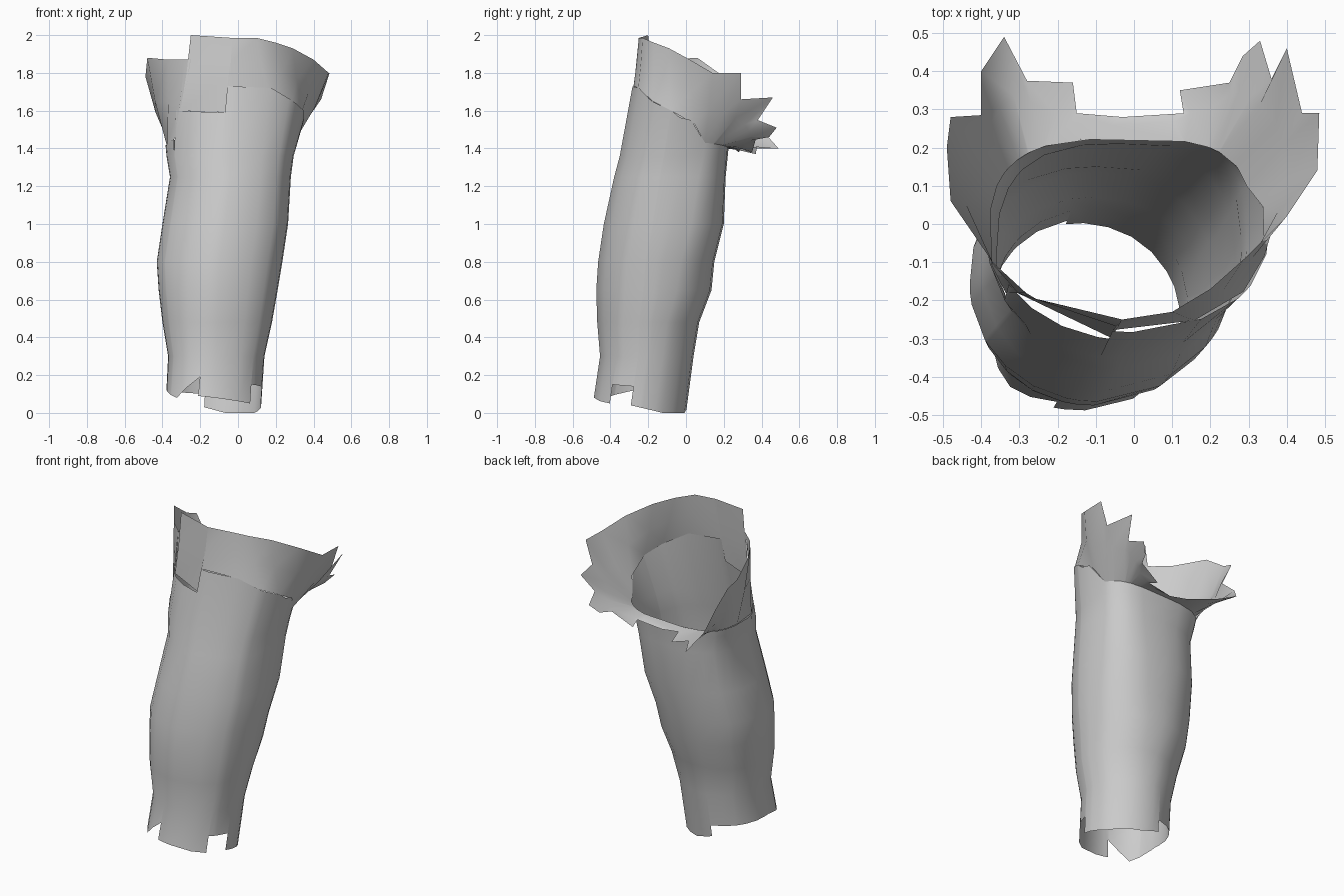
import bpy, bmesh, math
from mathutils import Vector

cube = bpy.data.objects.get("Cube")
if cube:
    bpy.data.objects.remove(cube)

cloth = bpy.data.materials.new("pale_grey_cloth")
cloth.use_nodes = True
grey = (0.6, 0.6, 0.6, 1)
cloth.diffuse_color = grey
cloth.node_tree.nodes["Principled BSDF"].inputs["Base Color"].default_value = grey

# Sleeve sections: height, x min, x max, y min, y max
SECTIONS = [
    (0, -.385, .12, -.5, 0), (.3, -.37, .14, -.455, .04),
    (.48, -.4, .18, -.47, .07), (.65, -.42, .21, -.475, .135),
    (.8, -.43, .235, -.465, .15), (1, -.4, .265, -.435, .2),
    (1.25, -.36, .28, -.38, .21), (1.4, -.385, .3, -.34, .225),
    (1.55, -.37, .35, -.31, .24), (1.75, -.37, .36, -.28, .26)]

# Torn rims: angle in degrees, height; a repeated angle is a step
TOP_RIM = [
    (-98, 1.73), (-60, 1.72), (-35, 1.65), (-10, 1.6), (4, 1.55), (20, 1.43),
    (45, 1.42), (90, 1.4), (135, 1.4), (165, 1.41), (190, 1.42), (208, 1.45),
    (208, 1.6), (262, 1.59)]
BOTTOM_RIM = [
    (-104, .09), (-40, .05), (-40, .15), (-11, .14), (-11, .04), (30, 0),
    (75, 0), (101, .03), (101, .1), (140, .11), (185, .12), (224, .08),
    (256, .19)]

# Outer edge of the flared collar, anticlockwise from the front
COLLAR_EDGE = [
    (-.25, -.2, 2), (-.031, -.25, 1.985), (.1, -.23, 1.985),
    (.2, -.17, 1.96), (.29, -.09, 1.93),
    (.4, .02, 1.87), (.48, .14, 1.8), (.485, .29, 1.8), (.44, .29, 1.66),
    (.4, .46, 1.67), (.36, .38, 1.55), (.33, .48, 1.51), (.285, .44, 1.46),
    (.25, .37, 1.45), (.12, .35, 1.38), (.13, .29, 1.4), (-.03, .28, 1.38),
    (-.15, .29, 1.4), (-.16, .37, 1.37), (-.28, .375, 1.41), (-.34, .49, 1.4),
    (-.4, .4, 1.5), (-.4, .285, 1.6), (-.48, .28, 1.75), (-.49, .2, 1.78),
    (-.48, .06, 1.88), (-.37, -.1, 1.87), (-.283, -.18, 1.87),
    (-.25, -.2, 1.87)]


def mix(a, b, t):
    return a + (b - a) * t


def rim_height(rim, angle):
    """Height of a rim at an angle, wrapping round the full turn."""
    start = rim[0][0]
    angle = (angle - start) % 360 + start
    loop = rim + [(start + 360, rim[0][1])]
    for (a, za), (b, zb) in zip(loop, loop[1:]):
        if a <= angle <= b and b > a:
            return mix(za, zb, (angle - a) / (b - a))


def surface(angle, z, scale=1.0):
    """Point on the sleeve at an angle and height."""
    for low, high in zip(SECTIONS, SECTIONS[1:]):
        if z <= high[0]:
            break
    t = (z - low[0]) / (high[0] - low[0])
    x0, x1, y0, y1 = [mix(p, q, t) for p, q in zip(low[1:], high[1:])]
    c, s = math.cos(math.radians(angle)), math.sin(math.radians(angle))
    # The back squares off towards the top, the front left towards the hem
    power = 1
    if s > 0:
        square = .56 if c > 0 else .68
        power = mix(1, square, min(max((z - .3) / 1.1, 0), 1))
    elif c < 0:
        power = mix(.75, 1, min(z / .75, 1))
    c = math.copysign(abs(c) ** power, c) * scale
    s = math.copysign(abs(s) ** power, s) * scale
    return Vector((mix(x0, x1, (1 + c) / 2), mix(y0, y1, (1 + s) / 2), z))


def build(name, strips):
    """Make a shell from pairs of neighbouring point columns."""
    bm = bmesh.new()
    for left, right in strips:
        for i in range(len(left) - 1):
            corners = (left[i], right[i], right[i + 1], left[i + 1])
            bm.faces.new([bm.verts.new(p) for p in corners])
    bmesh.ops.remove_doubles(bm, verts=bm.verts, dist=0.001)
    mesh = bpy.data.meshes.new(name)
    bm.to_mesh(mesh)
    bm.free()
    mesh.materials.append(cloth)
    obj = bpy.data.objects.new(name, mesh)
    bpy.context.collection.objects.link(obj)
    bpy.ops.object.select_all(action='DESELECT')
    obj.select_set(True)
    bpy.context.view_layer.objects.active = obj
    bpy.ops.object.shade_smooth_by_angle(angle=math.radians(60))


# Sleeve tube: shared rings between the two torn rims
def sleeve_column(angle, side):
    heights = [rim_height(BOTTOM_RIM, angle + side)]
    heights += [s[0] for s in SECTIONS[1:7]]
    heights += [1.36, rim_height(TOP_RIM, angle + side)]
    return [surface(angle, z) for z in heights]


angles = {a % 360 for a, z in TOP_RIM + BOTTOM_RIM} | set(range(0, 360, 30))
angles = sorted(angles)
angles.append(angles[0] + 360)
build("sleeve_tube", [(sleeve_column(a, .01), sleeve_column(b, -.01))
                      for a, b in zip(angles, angles[1:])])


# Flared collar: rises from just inside the sleeve rim to the torn edge
def collar_column(index, side):
    angle = bearings[index]
    base = surface(angle, rim_height(TOP_RIM, angle + side), .99)
    tip = Vector(COLLAR_EDGE[index])
    even = tip
    # Behind, the middle ring evens out the edge, so tears stay at the tips
    if tip.y > .25:
        before, after = COLLAR_EDGE[index - 1], COLLAR_EDGE[index + 1]
        even = (Vector(before) + tip * 2 + Vector(after)) / 4
    middle = mix(base, even, .6)
    middle.z = mix(base.z, even.z, .5)
    return [base, middle, tip]


bearings = []
for x, y, z in COLLAR_EDGE:
    bearing = round(math.degrees(math.atan2(y + .03, x)))
    if bearings:
        while bearing < bearings[-1] - 180:
            bearing += 360
        bearing = max(bearing, bearings[-1] + 1)
    bearings.append(bearing)
bearings[-1] = bearings[0] + 360
build("flared_collar", [(collar_column(i, .01), collar_column(i + 1, -.01))
                        for i in range(len(COLLAR_EDGE) - 1)])
